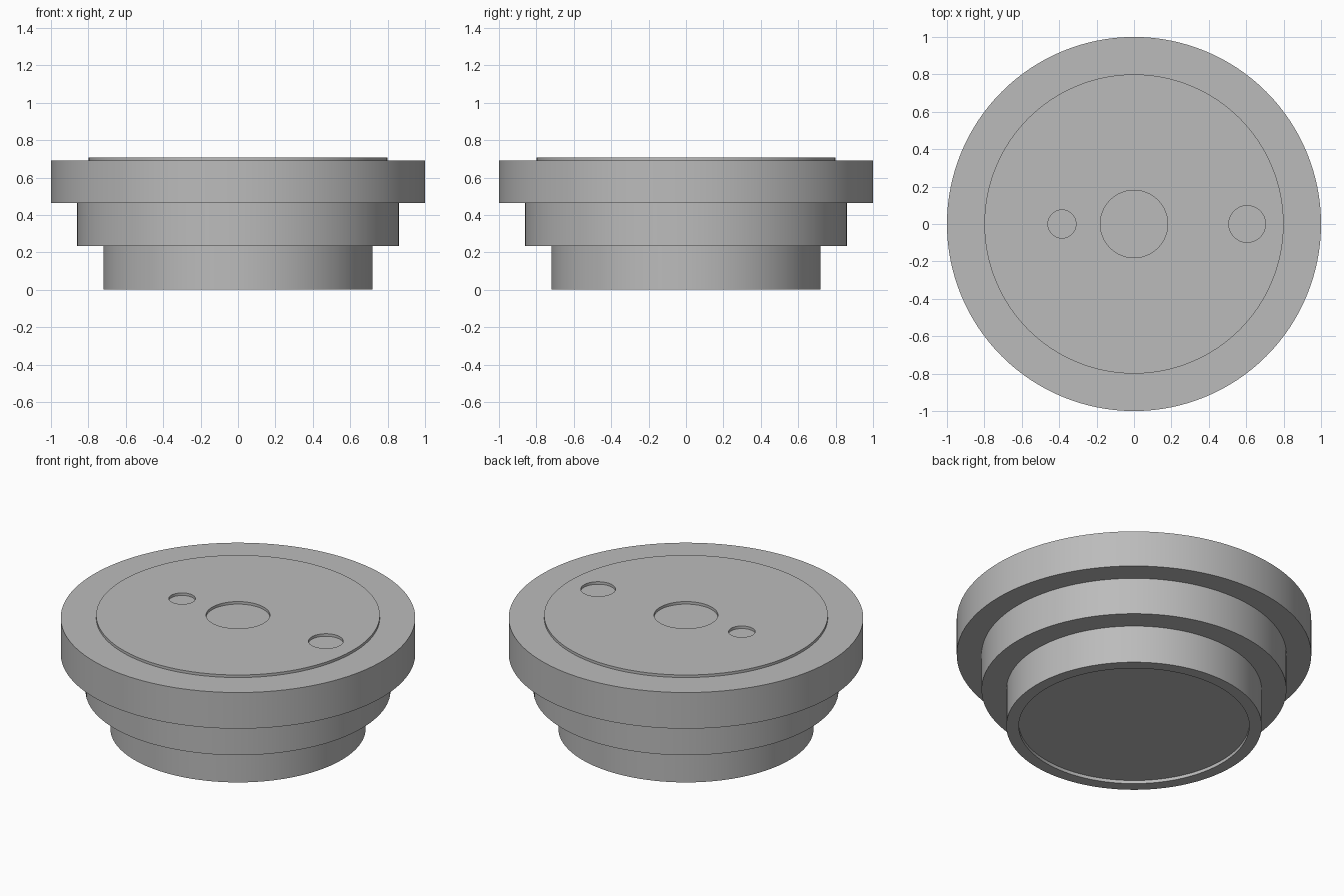
import bpy
import bmesh
import math

cube = bpy.data.objects.get("Cube")
if cube:
    bpy.data.objects.remove(cube, do_unlink=True)

SIDES = 128
TOP, FACE = 0.69, 0.706

grey = bpy.data.materials.new("plain grey")
grey.use_nodes = True
grey.diffuse_color = (0.5, 0.5, 0.5, 1)
grey.node_tree.nodes["Principled BSDF"].inputs["Base Color"].default_value = (0.5, 0.5, 0.5, 1)


def lathe(name, profile):
    """Spin a closed (radius, height) profile that starts and ends on the axis."""
    bm = bmesh.new()
    verts = [bm.verts.new((r, 0, z)) for r, z in profile]
    edges = [bm.edges.new(pair) for pair in zip(verts, verts[1:])]
    bmesh.ops.spin(bm, geom=verts + edges, cent=(0, 0, 0), axis=(0, 0, 1),
                   angle=math.tau, steps=SIDES, use_duplicate=False)
    bmesh.ops.remove_doubles(bm, verts=bm.verts, dist=1e-5)
    bmesh.ops.recalc_face_normals(bm, faces=bm.faces)
    mesh = bpy.data.meshes.new(name)
    bm.to_mesh(mesh)
    bm.free()
    obj = bpy.data.objects.new(name, mesh)
    bpy.context.collection.objects.link(obj)
    mesh.materials.append(grey)
    return obj


def smooth(obj):
    bpy.ops.object.select_all(action="DESELECT")
    obj.select_set(True)
    bpy.context.view_layer.objects.active = obj
    bpy.ops.object.shade_smooth_by_angle(angle=math.radians(30))


# Three-step body with a shallow recess underneath
body = lathe("stepped_body", [
    (0, 0.02), (0.65, 0.02), (0.65, 0), (0.72, 0),
    (0.72, 0.235), (0.86, 0.235), (0.86, 0.465),
    (1, 0.465), (1, TOP), (0, TOP)])
smooth(body)

# Thin raised face plate
plate = lathe("face_plate", [(0, TOP), (0.8, TOP), (0.8, FACE), (0, FACE)])

# Round holes through the plate: centre, small and large
for name, x, radius in (("centre", 0, 0.18), ("small", -0.385, 0.075), ("large", 0.605, 0.098)):
    cutter = lathe(name + "_hole_cutter", [
        (0, TOP - 0.1), (radius, TOP - 0.1), (radius, FACE + 0.1), (0, FACE + 0.1)])
    cutter.location.x = x
    cutter.hide_render = True
    cutter.hide_viewport = True
    cut = plate.modifiers.new(name + " hole", "BOOLEAN")
    cut.operation = "DIFFERENCE"
    cut.solver = "EXACT"
    cut.object = cutter
smooth(plate)
